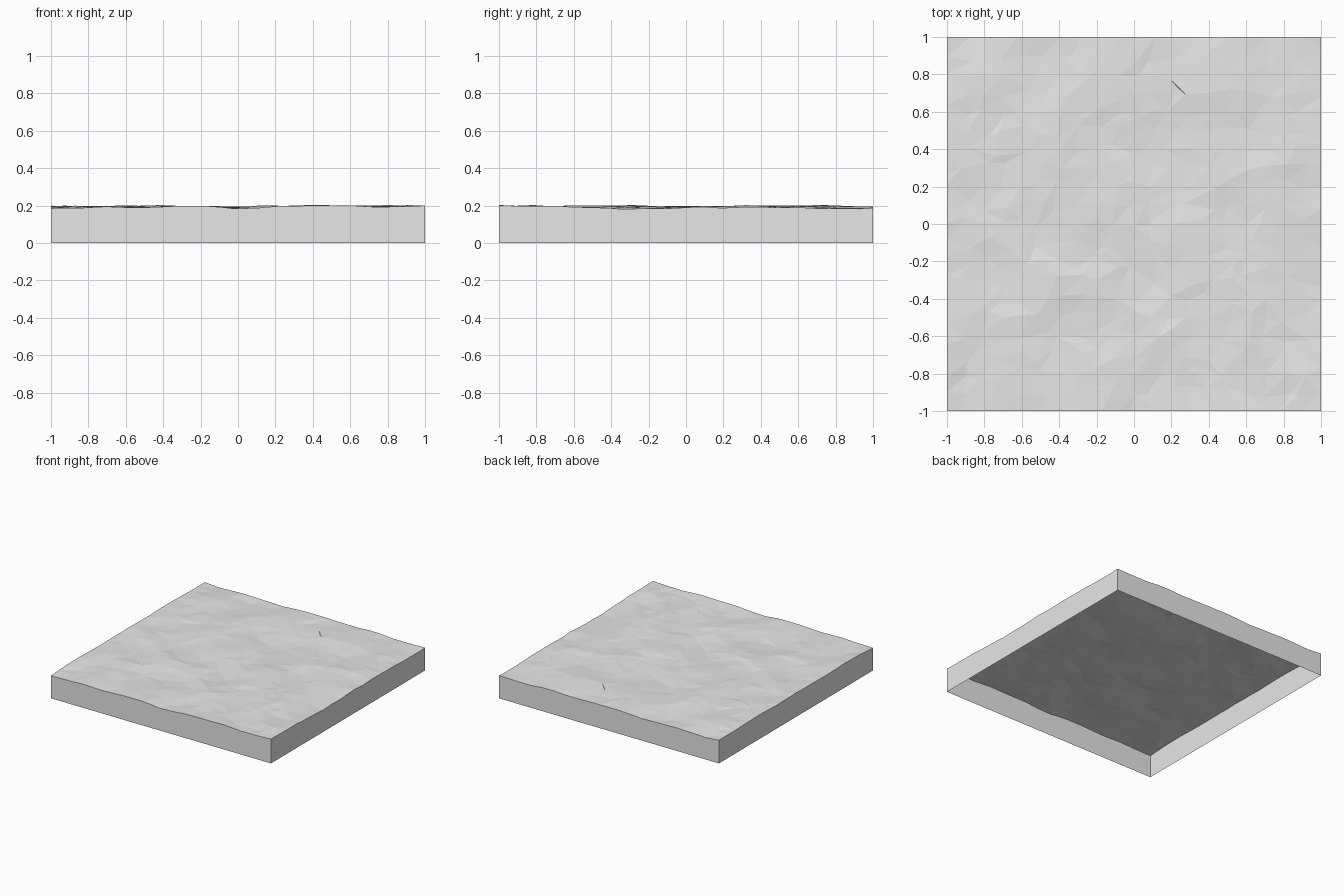
import bpy, bmesh, random
from mathutils import Vector, noise

cube = bpy.data.objects.get("Cube")
if cube:
    bpy.data.objects.remove(cube, do_unlink=True)

random.seed(4)
SEGMENTS, JITTER = 20, 0.035
MEAN_HEIGHT, BUMP = 0.192, 0.016

# Stone colour
stone = bpy.data.materials.new("light_grey_stone")
stone.use_nodes = True
grey = (0.8, 0.8, 0.8, 1)
stone.diffuse_color = grey
stone.node_tree.nodes["Principled BSDF"].inputs["Base Color"].default_value = grey

# Uneven top surface: jittered grid, with the rim kept on the square outline
bm = bmesh.new()
bmesh.ops.create_grid(bm, x_segments=SEGMENTS, y_segments=SEGMENTS, size=1)
for v in bm.verts:
    for axis in (0, 1):
        if abs(v.co[axis]) < 0.99:
            v.co[axis] += random.uniform(-JITTER, JITTER)
    bump = noise.noise(Vector((v.co.x * 3.5, v.co.y * 3.5, 7.3)))
    bump += random.uniform(-0.2, 0.2)
    v.co.z = MEAN_HEIGHT + max(-0.012, min(0.012, BUMP * bump))
bmesh.ops.triangulate(bm, faces=bm.faces[:], quad_method='SHORT_EDGE')

# Thin side walls dropped from the rim to the ground, open underneath
rim = [e for e in bm.edges if e.is_boundary]
walls = bmesh.ops.extrude_edge_only(bm, edges=rim)["geom"]
for v in walls:
    if isinstance(v, bmesh.types.BMVert):
        v.co.z = 0

# Outward facing surfaces
bmesh.ops.recalc_face_normals(bm, faces=bm.faces[:])
bm.normal_update()
if sum(f.normal.z * f.calc_area() for f in bm.faces) < 0:
    bmesh.ops.reverse_faces(bm, faces=bm.faces[:])

mesh = bpy.data.meshes.new("ground_tile")
bm.to_mesh(mesh)
bm.free()
mesh.materials.append(stone)
tile = bpy.data.objects.new("ground_tile", mesh)
bpy.context.collection.objects.link(tile)
